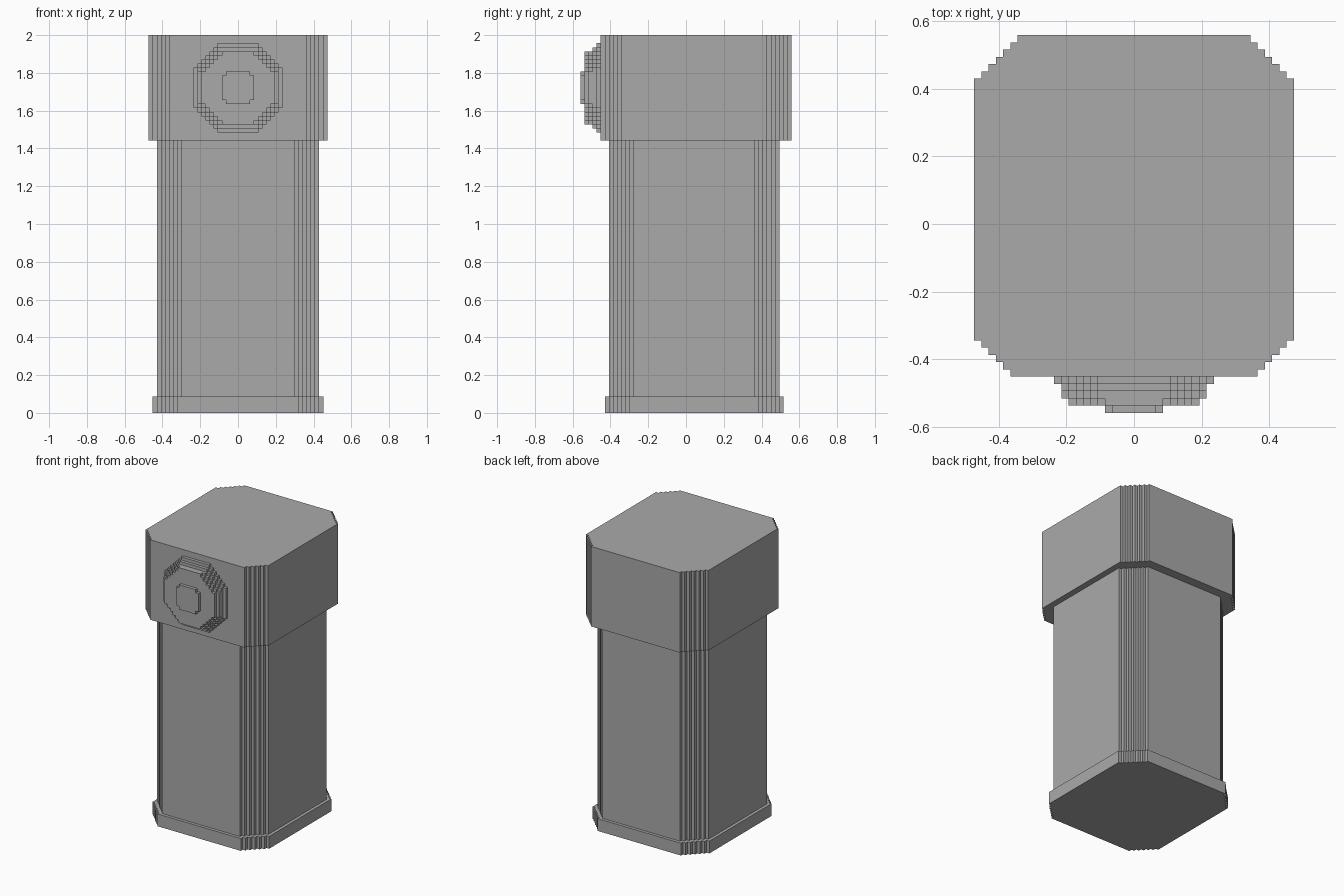
import bpy, bmesh
from mathutils import Vector

if "Cube" in bpy.data.objects:
    bpy.data.objects.remove(bpy.data.objects["Cube"])

V = 2 / 93  # one block step; the model is 93 steps tall

grey = bpy.data.materials.new("plain grey")
grey.diffuse_color = (0.4, 0.4, 0.4, 1)
grey.use_nodes = True
grey.node_tree.nodes["Principled BSDF"].inputs["Base Color"].default_value = grey.diffuse_color


def stepped_outline(a0, a1, b0, b1, low, high):
    """Rectangle with staircase corners: low / high = steps at the b0 / b1 end."""
    pts = []

    def stairs(a, b, da, db, n, rising):
        # walk n unit steps around one corner
        seq = []
        for i in range(n + 1):
            seq.append((a + da * (n - i), b + db * i))
            if i < n:
                seq.append((a + da * (n - i), b + db * (i + 1)) if rising
                           else (a + da * (n - i - 1), b + db * i))
        return seq

    pts += stairs(a1, b0, -1, 1, low, True)
    pts += stairs(a1, b1, -1, -1, high, True)[::-1]
    pts += stairs(a0, b1, 1, -1, high, True)
    pts += stairs(a0, b0, 1, 1, low, True)[::-1]
    return pts


def prism(bm, outline, start, end, axis):
    """Extrude an outline along z, or along y for parts on the front."""
    def place(a, b, d):
        return Vector((a, b, d) if axis == "z" else (a, d, b)) * V
    n = len(outline)
    r0 = [bm.verts.new(place(a, b, start)) for a, b in outline]
    r1 = [bm.verts.new(place(a, b, end)) for a, b in outline]
    bm.faces.new(r0)
    bm.faces.new(r1)
    for i in range(n):
        j = (i + 1) % n
        bm.faces.new((r0[i], r0[j], r1[j], r1[i]))


def part(name, layers, axis="z"):
    bm = bmesh.new()
    for outline, start, end in layers:
        prism(bm, outline, start, end, axis)
    bmesh.ops.recalc_face_normals(bm, faces=bm.faces)
    # triangulate the concave caps cleanly
    bmesh.ops.triangulate(bm, faces=[f for f in bm.faces if len(f.verts) > 4])
    me = bpy.data.meshes.new(name)
    bm.to_mesh(me)
    bm.free()
    me.materials.append(grey)
    ob = bpy.data.objects.new(name, me)
    bpy.context.collection.objects.link(ob)


def disc(w, h, steps):
    return stepped_outline(-w, w, 80 - h, 80 + h, steps, steps)


# foot, column and head
part("base_plinth", [(stepped_outline(-21, 21, -20, 24, 6, 6), 0, 4)])
part("column", [(stepped_outline(-20, 20, -19, 23, 6, 6), 4, 67)])
part("head_block", [(stepped_outline(-22, 22, -21, 26, 5, 6), 67, 93)])

# round stepped dial on the front of the head
part("dial", [(disc(11, 11, 6), -21, -22),
              (disc(10, 10, 5), -22, -23),
              (disc(10, 9, 5), -23, -24),
              (disc(9, 9, 5), -24, -25)], "y")
part("dial_button", [(disc(4, 4, 1), -25, -26)], "y")
